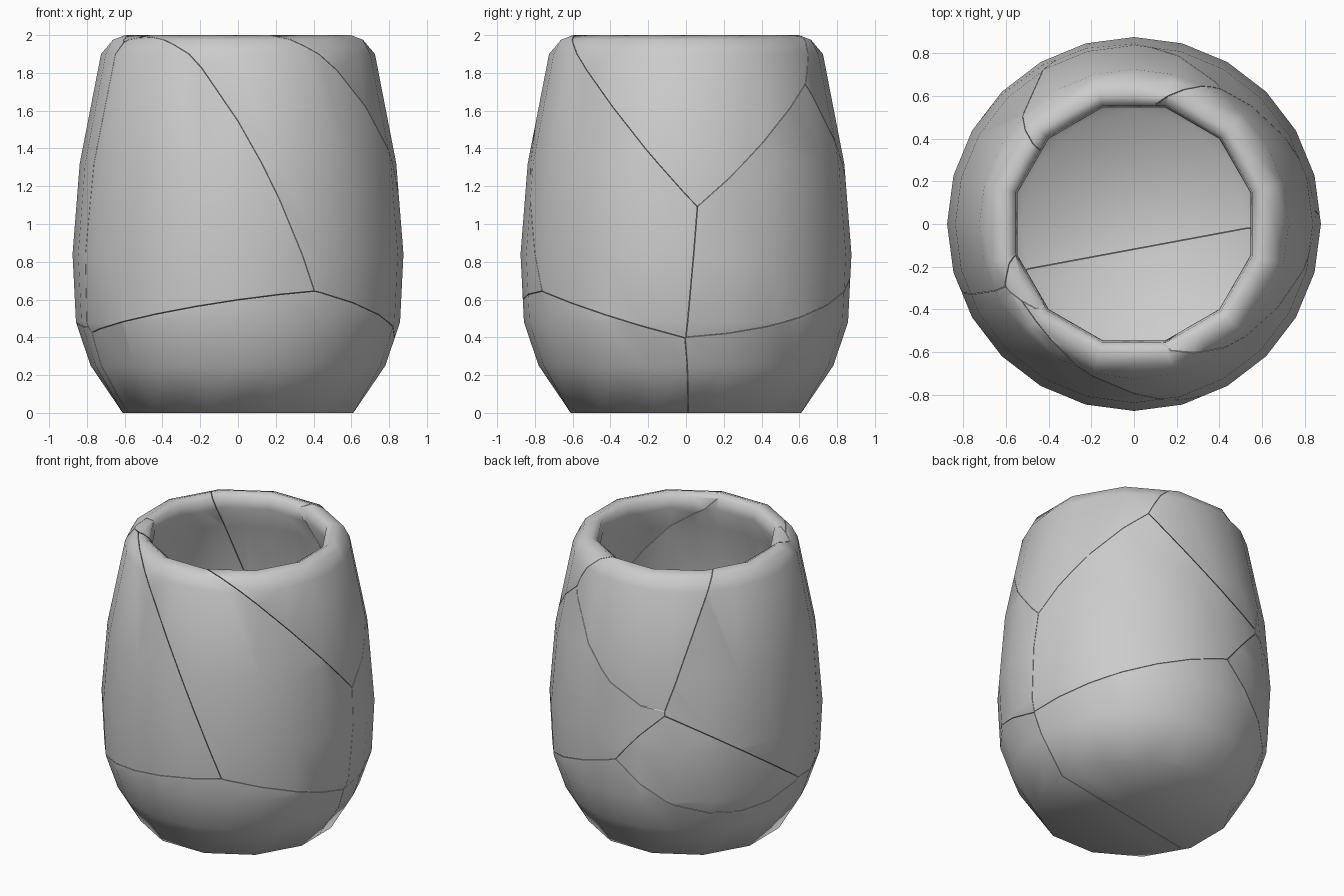
import bpy, bmesh, math
from mathutils import Vector as V

if "Cube" in bpy.data.objects:
    bpy.data.objects.remove(bpy.data.objects["Cube"])

# Lathe profile, outside base to inside floor: radius, height, 12-sided ring?
PROFILE = [(.632, 0, 1), (.78, .25, 0), (.858, .48, 0), (.876, .84, 0), (.838, 1.32, 0),
           (.725, 1.9, 0), (.685, 1.975, 1), (.62, 2.0, 1), (.575, 1.975, 1), (.565, 1.9, 1),
           (.61, 1.75, 0), (.70, 1.32, 0), (.74, .84, 0), (.72, .5, 0), (.65, .29, 0),
           (.55, .12, 1)]
N = 24
GAP = .0015

# Approximate centre of every broken piece
seeds = {
    "A": V((-.5, -.55, 1.25)), "B": V((.45, -.6, 1.2)), "C": V((.6, 0, 1.7)),
    "D": V((.55, .6, .9)), "E": V((0, -.5, .2)), "F": V((0, .3, .2)),
    "G": V((-.75, .2, 1.3)), "H": V((-.1, .65, 1.7)), "I": V((-.5, .65, .7))}
NAMES = {"A": "front_left_shard", "B": "front_right_shard", "C": "right_rim_shard",
         "D": "back_right_shard", "E": "front_base_shard", "F": "back_base_shard",
         "G": "left_shard", "H": "back_rim_shard", "I": "back_left_shard"}

# Corners where cracks meet, and points each crack runs through
J1, JL, JR = (.41, -.77, .64), (-.8, -.31, .42), (.83, 0, .4)
JT, JU = (.85, .07, 1.09), (.44, .64, 1.71)
P1, P1B, P2, P3 = (-.32, .8, 1.07), (-.38, .78, 1.09), (-.07, .87, .72), (-.856, -.03, .49)
RIM = (-.58, -.3, 1.98)
CRACKS = {
    "AB": [J1, (.1, -.84, 1.38), (-.25, -.7, 1.9), (-.47, -.4, 1.97), RIM],
    "AE": [J1, (-.2, -.85, .58), (-.55, -.66, .51), JL],
    "BE": [J1, (.66, -.57, .55), JR],
    "BC": [JT, (.81, -.25, 1.42), (.6, -.48, 1.75), (.28, -.6, 1.97)],
    "BD": [JT, JR], "CD": [JT, (.78, .3, 1.33), JU],
    "CH": [JU, (.32, .64, 1.92), (.12, .56, 1.97)],
    "DH": [JU, (.21, .79, 1.51), (-.06, .84, 1.22), P1],
    "GH": [P1B, (-.47, .6, 1.66), (-.48, .39, 2)],
    "GI": [P1B, (-.66, .56, .9), P3],
    "DI": [P1, P2], "HI": [P1, P1B],
    "FI": [P2, (-.4, .74, .45), (-.7, .4, .36), P3],
    "DF": [P2, (.51, .7, .6), (.73, .4, .43), JR],
    "EF": [JR, (.62, .02, 0), (-.57, -.23, 0), (.55, -.01, .12), JL],
    "AG": [JL, (-.82, -.3, .8), (-.77, -.33, 1.3), (-.65, -.31, 1.9), RIM],
    "BG": [RIM, (-.52, -.18, 1.93)], "FG": [P3, JL]}


def settle_seeds():
    """Nudge the centres until the planes between them follow the cracks."""
    links = [(k[0], k[1], V(p)) for k, pts in CRACKS.items() for p in pts]
    sweeps = 2500
    for t in range(sweeps):
        rate = .05 * (1 - .9 * t / sweeps)
        for i, j, p in links:
            a, b = seeds[i] - p, seeds[j] - p
            d = max((a - b).length, .1)
            n = (a - b) / d
            r = (a.length_squared - b.length_squared) / (2 * d)
            step = rate * r / d
            seeds[i] = seeds[i] - (a - n * r) * step
            seeds[j] = seeds[j] + (b - n * r) * step


def make_pot():
    bm = bmesh.new()
    rings = []
    for r, z, twelve in PROFILE:
        ring = []
        for i in range(N):
            t = 2 * math.pi * i / N
            rr = r * math.cos(math.pi / 12) if twelve and i % 2 == 0 else r
            ring.append(bm.verts.new((rr * math.cos(t), rr * math.sin(t), z)))
        rings.append(ring)
    for lo, hi in zip(rings, rings[1:]):
        for i in range(N):
            k = (i + 1) % N
            bm.faces.new((lo[i], lo[k], hi[k], hi[i]))
    bm.faces.new(rings[0][::-1])
    bm.faces.new(rings[-1])
    for f in bm.faces:
        f.smooth = True
    return bm


def cut_shard(pot, key):
    """Keep the part of the pot nearest to one centre, capping each break."""
    bm = pot.copy()
    s = seeds[key]
    for other, o in seeds.items():
        if other == key:
            continue
        n = (o - s).normalized()
        res = bmesh.ops.bisect_plane(
            bm, geom=bm.verts[:] + bm.edges[:] + bm.faces[:], dist=1e-5,
            plane_co=(s + o) / 2 - n * GAP, plane_no=n, clear_outer=True)
        rim = [e for e in res["geom_cut"] if isinstance(e, bmesh.types.BMEdge)
               and e.is_valid and e.is_boundary]
        if not rim:
            continue
        for e in rim:
            e.smooth = False
        cap = bmesh.ops.triangle_fill(bm, edges=rim, use_beauty=True, normal=n)
        for f in cap["geom"]:
            if isinstance(f, bmesh.types.BMFace):
                f.smooth = False
    bmesh.ops.recalc_face_normals(bm, faces=bm.faces[:])
    mesh = bpy.data.meshes.new(NAMES[key])
    bm.to_mesh(mesh)
    bm.free()
    bpy.context.collection.objects.link(bpy.data.objects.new(NAMES[key], mesh))


settle_seeds()
pot = make_pot()
for key in seeds:
    cut_shard(pot, key)
pot.free()
